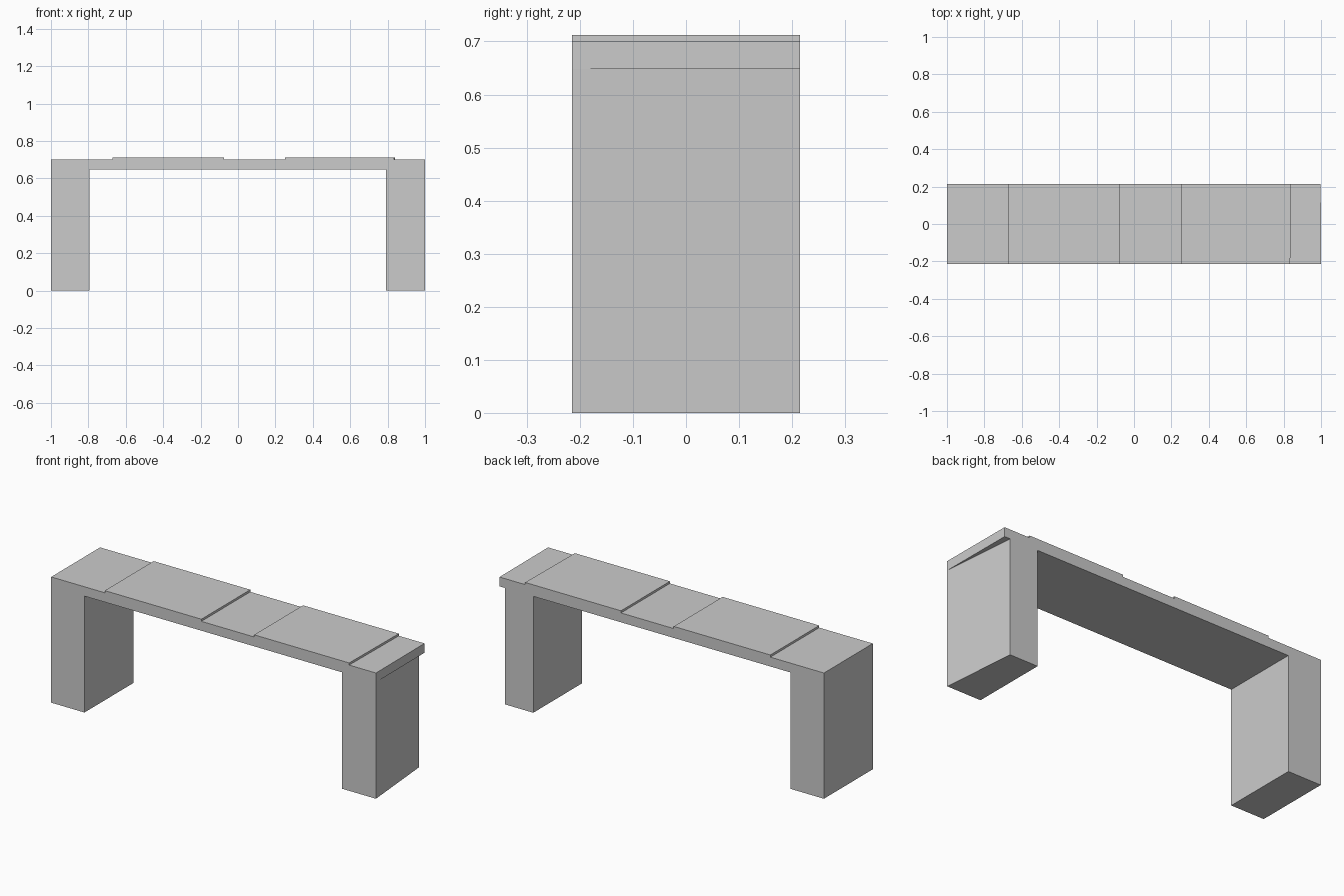
import bpy, bmesh

if "Cube" in bpy.data.objects:
    bpy.data.objects.remove(bpy.data.objects["Cube"])

Y_FRONT, Y_BACK = -0.215, 0.215
SEAT_BOTTOM, SEAT_TOP, PAD_TOP = 0.648, 0.70, 0.712

# Outline of the bench: (x at the front, x at the back, z), going round once
profile = [
    # left leg, then underside of the seat
    (-1.0, -1.0, 0), (-0.795, -0.795, 0), (-0.795, -0.795, SEAT_BOTTOM),
    # right leg, its outer side tapers inward towards the back
    (0.79, 0.79, SEAT_BOTTOM), (0.79, 0.79, 0),
    (1.0, 0.963, 0), (1.0, 0.963, SEAT_BOTTOM),
    # seat end overhanging the tapered leg
    (1.0, 0.998, SEAT_BOTTOM), (1.0, 0.998, SEAT_TOP),
    # right raised pad
    (0.835, 0.84, SEAT_TOP), (0.835, 0.84, PAD_TOP),
    (0.25, 0.25, PAD_TOP), (0.25, 0.25, SEAT_TOP),
    # left raised pad
    (-0.075, -0.075, SEAT_TOP), (-0.075, -0.075, PAD_TOP),
    (-0.67, -0.67, PAD_TOP), (-0.67, -0.67, SEAT_TOP),
    (-1.0, -1.0, SEAT_TOP),
]

# Bridge the front and back outlines and cap both sides
bm = bmesh.new()
front = [bm.verts.new((xf, Y_FRONT, z)) for xf, xb, z in profile]
back = [bm.verts.new((xb, Y_BACK, z)) for xf, xb, z in profile]
n = len(profile)
bm.faces.new(front)
bm.faces.new(back[::-1])
for i in range(n):
    j = (i + 1) % n
    bm.faces.new((front[j], front[i], back[i], back[j]))

bmesh.ops.remove_doubles(bm, verts=bm.verts, dist=0.0005)
bmesh.ops.recalc_face_normals(bm, faces=bm.faces)

mesh = bpy.data.meshes.new("bench")
bm.to_mesh(mesh)
bm.free()
bench = bpy.data.objects.new("bench", mesh)
bpy.context.collection.objects.link(bench)
